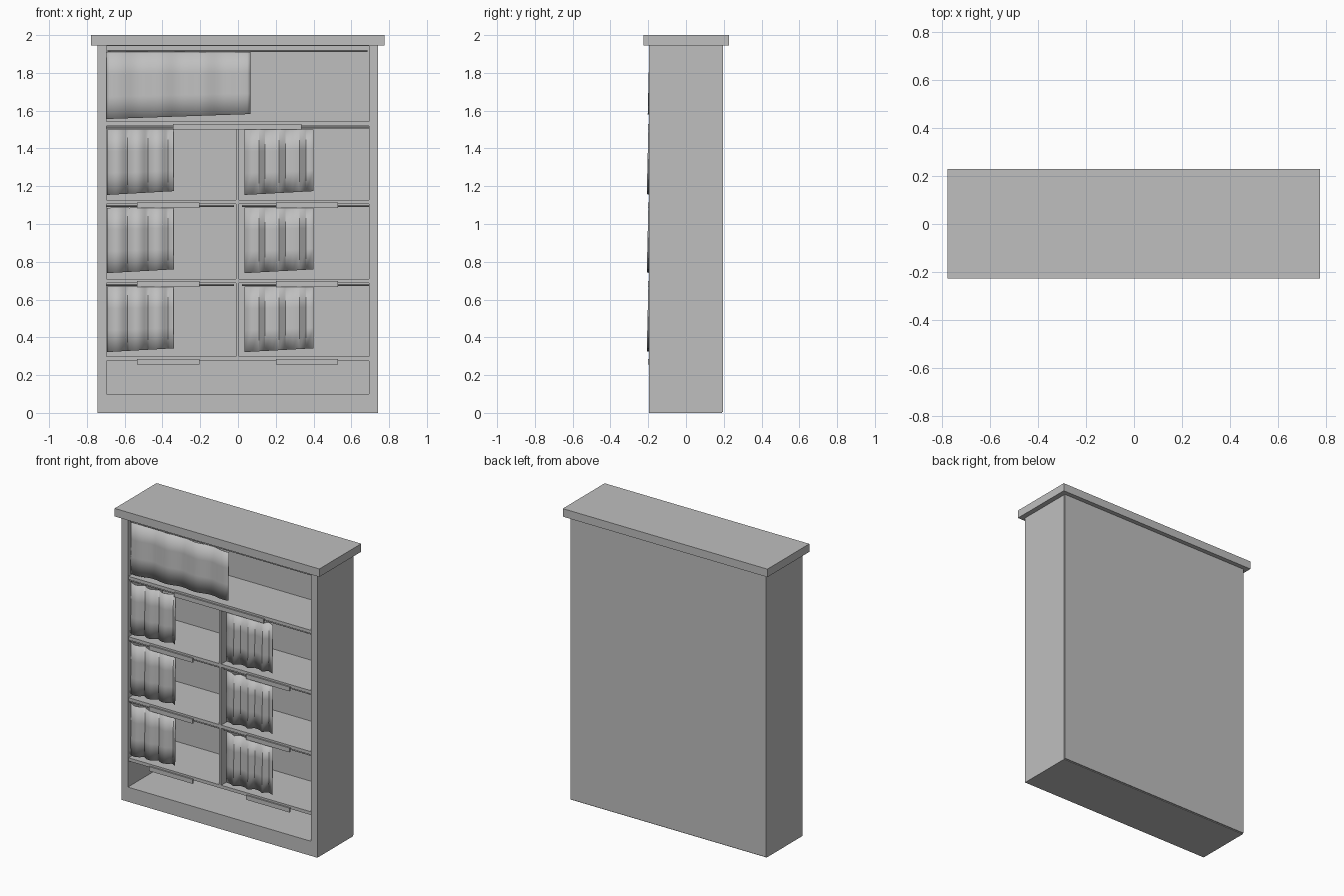
import bpy, bmesh, math

if "Cube" in bpy.data.objects:
    bpy.data.objects.remove(bpy.data.objects["Cube"])

grey = bpy.data.materials.new("painted grey")
grey.diffuse_color = (0.52, 0.52, 0.52, 1)
grey.use_nodes = True
grey.node_tree.nodes["Principled BSDF"].inputs["Base Color"].default_value = grey.diffuse_color


def finish(name, bm):
    bmesh.ops.recalc_face_normals(bm, faces=bm.faces)
    mesh = bpy.data.meshes.new(name)
    bm.to_mesh(mesh)
    bm.free()
    mesh.materials.append(grey)
    obj = bpy.data.objects.new(name, mesh)
    bpy.context.collection.objects.link(obj)
    return obj


def box_mesh(x, y, z):
    bm = bmesh.new()
    bmesh.ops.create_cube(bm, size=1)
    for v in bm.verts:
        v.co = [r[0] if c < 0 else r[1] for c, r in zip(v.co, (x, y, z))]
    return bm


def box(name, x, y, z):
    return finish(name, box_mesh(x, y, z))


# Case: one block with a hollow pushed in from the front
bm = box_mesh((-0.745, 0.74), (-0.197, 0.19), (0, 1.947))
bm.normal_update()
front = min(bm.faces, key=lambda f: f.calc_center_median().y)
bmesh.ops.inset_region(bm, faces=[front], thickness=0.02)
for v in front.verts:
    v.co.x = -0.697 if v.co.x < 0 else 0.693
    v.co.z = 0.1 if v.co.z < 1 else 1.943
hollow = bmesh.ops.extrude_face_region(bm, geom=[front])
for v in hollow["geom"]:
    if isinstance(v, bmesh.types.BMVert):
        v.co.y = 0.178
if front.is_valid:
    bmesh.ops.delete(bm, geom=[front], context='FACES_ONLY')
finish("case", bm)
box("back_panel", (-0.743, 0.738), (0.188, 0.197), (0.005, 1.947))
box("top_board", (-0.777, 0.775), (-0.226, 0.228), (1.945, 2.0))

# Shelves, dividers and label holders
shelf_tops = [0.298, 0.71, 1.128, 1.542]
for i, top in enumerate(shelf_tops):
    box("shelf", (-0.698, 0.694), (-0.19, 0.179), (top - 0.022, top))
    spans = [(-0.345, 0.335)] if i == 3 else [(-0.535, -0.205), (0.2, 0.53)]
    for span in spans:
        box("label_holder", span, (-0.2, -0.19), (top - 0.043, top - 0.013))
    if i < 3:
        box("divider", (-0.01, 0.006), (-0.19, 0.179),
            (top, shelf_tops[i + 1] - 0.022))


# Slim curtain rods below each shelf
def rod(x0, x1, z):
    bm = bmesh.new()
    bmesh.ops.create_cone(bm, cap_ends=True, segments=8, radius1=0.005,
                          radius2=0.005, depth=x1 - x0)
    for v in bm.verts:
        v.co = ((x0 + x1) / 2 + v.co.z, -0.175 + v.co.x, z + v.co.y)
    finish("curtain_rod", bm)


# Hanging cloth: a fold outline lofted from a slanted hem up to the rod
def curtain(profile, top, hem_left, hem_right):
    bm = bmesh.new()
    x0, x1 = profile[0][0], profile[-1][0]
    rows = []
    for level in range(4):
        t = level / 3
        row = []
        for x, y in profile:
            hem = hem_left + (hem_right - hem_left) * (x - x0) / (x1 - x0)
            yy = y - 0.008 * (1 - t)
            row.append(bm.verts.new((x, yy, hem + (top - hem) * t)))
        rows.append(row)
    for a, b in zip(rows, rows[1:]):
        for k in range(len(a) - 1):
            bm.faces.new((a[k], a[k + 1], b[k + 1], b[k]))
    obj = finish("curtain", bm)
    solid = obj.modifiers.new("cloth thickness", 'SOLIDIFY')
    solid.thickness = 0.003
    solid.offset = 0
    bpy.ops.object.select_all(action='DESELECT')
    obj.select_set(True)
    bpy.context.view_layer.objects.active = obj
    bpy.ops.object.shade_smooth_by_angle(angle=math.radians(25))


# Rounded scallops for the left side, sharp pleats for the right side
scallops = []
for k in range(37):
    u = k / 36 * 3.3
    scallops.append((-0.693 + 0.353 * k / 36,
                     -0.168 - 0.026 * abs(math.sin(math.pi * u))))
pleats = []
for k in range(4):
    x = 0.035 + 0.108 * k
    pleats += [(x, -0.172), (x + 0.04, -0.178), (x + 0.075, -0.198)]
pleats = [p for p in pleats if p[0] < 0.38] + [(0.4, -0.192)]

for top in shelf_tops[1:]:
    rod(-0.697, -0.02, top - 0.032)
    rod(0.02, 0.693, top - 0.032)
    for outline in (scallops, pleats):
        curtain(outline, top - 0.042, top - 0.388, top - 0.368)

# Wide soft curtain in the upper compartment
rod(-0.69, 0.685, 1.915)
wide = []
for k in range(49):
    t = k / 48
    wide.append((-0.695 + 0.76 * t,
                 -0.163 - 0.022 * t - 0.009 * math.sin(t * math.pi * 6.8)))
curtain(wide, 1.91, 1.556, 1.582)
